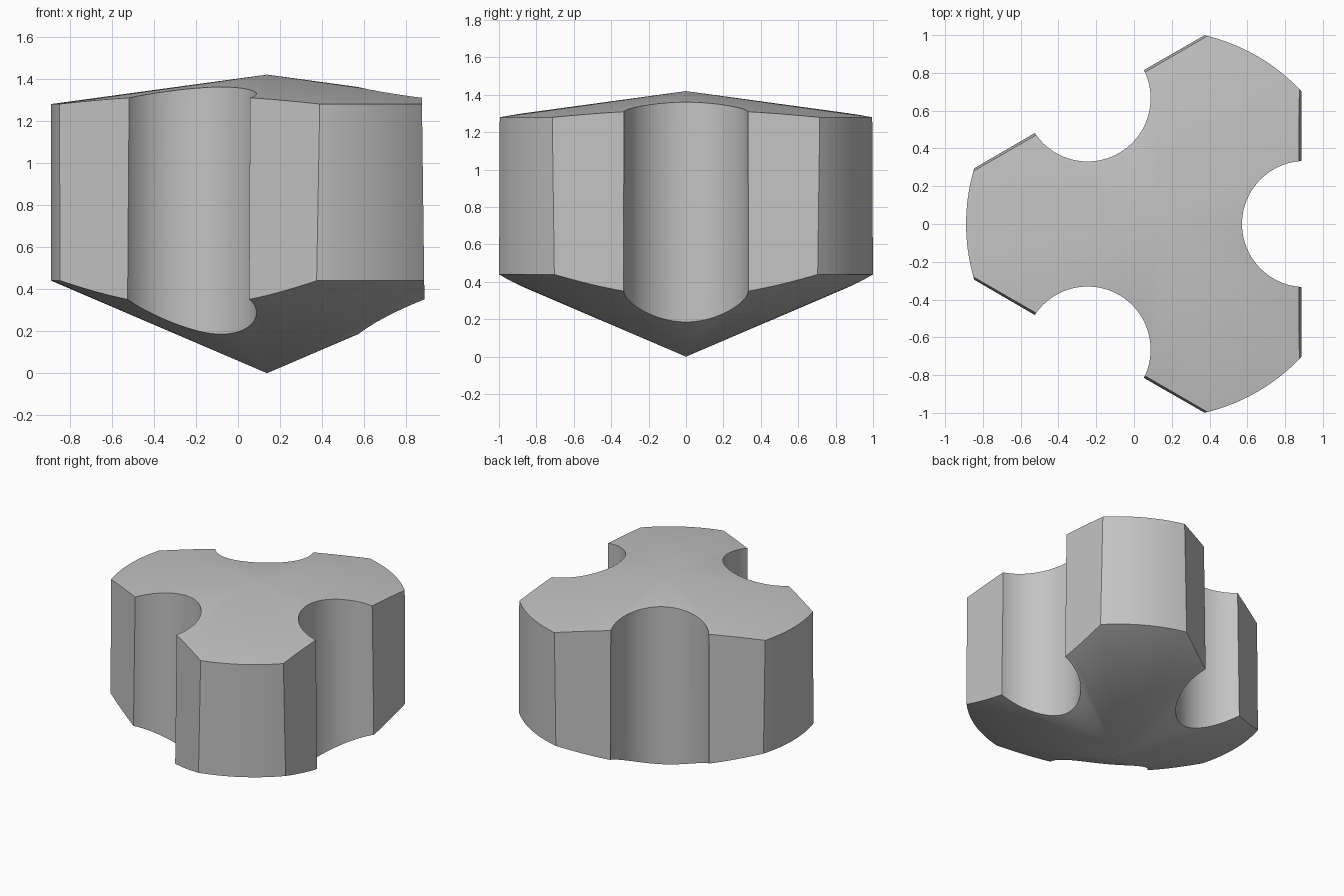
import bpy
import bmesh
from math import cos, sin, radians, tau
from mathutils import Matrix, Vector

default = bpy.data.objects.get("Cube")
if default:
    bpy.data.objects.remove(default, do_unlink=True)

AXIS = Vector((0.138, 0, 0))
RADIUS = 1.027          # outer radius of the lobes
FLAT = 0.748            # axis to flat, at the base of the flat
DRAFT = 0.0126          # inward lean of the flats
FLUTE_R = 0.334         # radius of the round grooves
FLUTE_DIST = 0.768      # axis to groove centre
ANGLES = [radians(a) for a in (0, 120, 240)]


def make_object(name, bm):
    bmesh.ops.recalc_face_normals(bm, faces=bm.faces)
    mesh = bpy.data.meshes.new(name)
    bm.to_mesh(mesh)
    bm.free()
    obj = bpy.data.objects.new(name, mesh)
    bpy.context.collection.objects.link(obj)
    return obj


# Body: a cylinder with a shallow cone above and a steeper one below
bm = bmesh.new()
profile = [(0, 0), (RADIUS, 0.44), (RADIUS, 1.28), (0, 1.42)]
verts = [bm.verts.new((r, 0, z)) for r, z in profile]
edges = [bm.edges.new(pair) for pair in zip(verts, verts[1:])]
bmesh.ops.spin(bm, geom=verts + edges, cent=(0, 0, 0), axis=(0, 0, 1),
               angle=tau, steps=144)
bmesh.ops.remove_doubles(bm, verts=bm.verts, dist=0.0001)
bmesh.ops.recalc_face_normals(bm, faces=bm.faces)

# Three slightly drafted flats
for a in ANGLES:
    cut = bmesh.ops.bisect_plane(
        bm, geom=bm.verts[:] + bm.edges[:] + bm.faces[:],
        plane_co=(FLAT * cos(a), FLAT * sin(a), 0.4),
        plane_no=(cos(a), sin(a), DRAFT), clear_outer=True)
    rim = [e for e in cut["geom_cut"] if isinstance(e, bmesh.types.BMEdge)]
    bmesh.ops.edgeloop_fill(bm, edges=rim)
bmesh.ops.translate(bm, verts=bm.verts, vec=AXIS)
body = make_object("fluted_body", bm)

# Three round grooves, cut out between the lobes
bm = bmesh.new()
for a in ANGLES:
    centre = AXIS + Vector((FLUTE_DIST * cos(a), FLUTE_DIST * sin(a), 0.7))
    bmesh.ops.create_cone(bm, cap_ends=True, segments=96, radius1=FLUTE_R,
                          radius2=FLUTE_R, depth=3,
                          matrix=Matrix.Translation(centre))
cutter = make_object("groove_cutter", bm)
cutter.hide_render = True

bpy.ops.object.select_all(action="DESELECT")
body.select_set(True)
bpy.context.view_layer.objects.active = body
mod = body.modifiers.new("grooves", "BOOLEAN")
mod.operation = "DIFFERENCE"
mod.solver = "EXACT"
mod.object = cutter
bpy.ops.object.modifier_apply(modifier=mod.name)
bpy.data.objects.remove(cutter, do_unlink=True)

# Single grey finish
grey = bpy.data.materials.new("grey")
grey.use_nodes = True
colour = (0.55, 0.55, 0.55, 1)
grey.diffuse_color = colour
grey.node_tree.nodes["Principled BSDF"].inputs["Base Color"].default_value = colour
body.data.materials.clear()
body.data.materials.append(grey)

bpy.ops.object.shade_smooth_by_angle(angle=radians(25))
